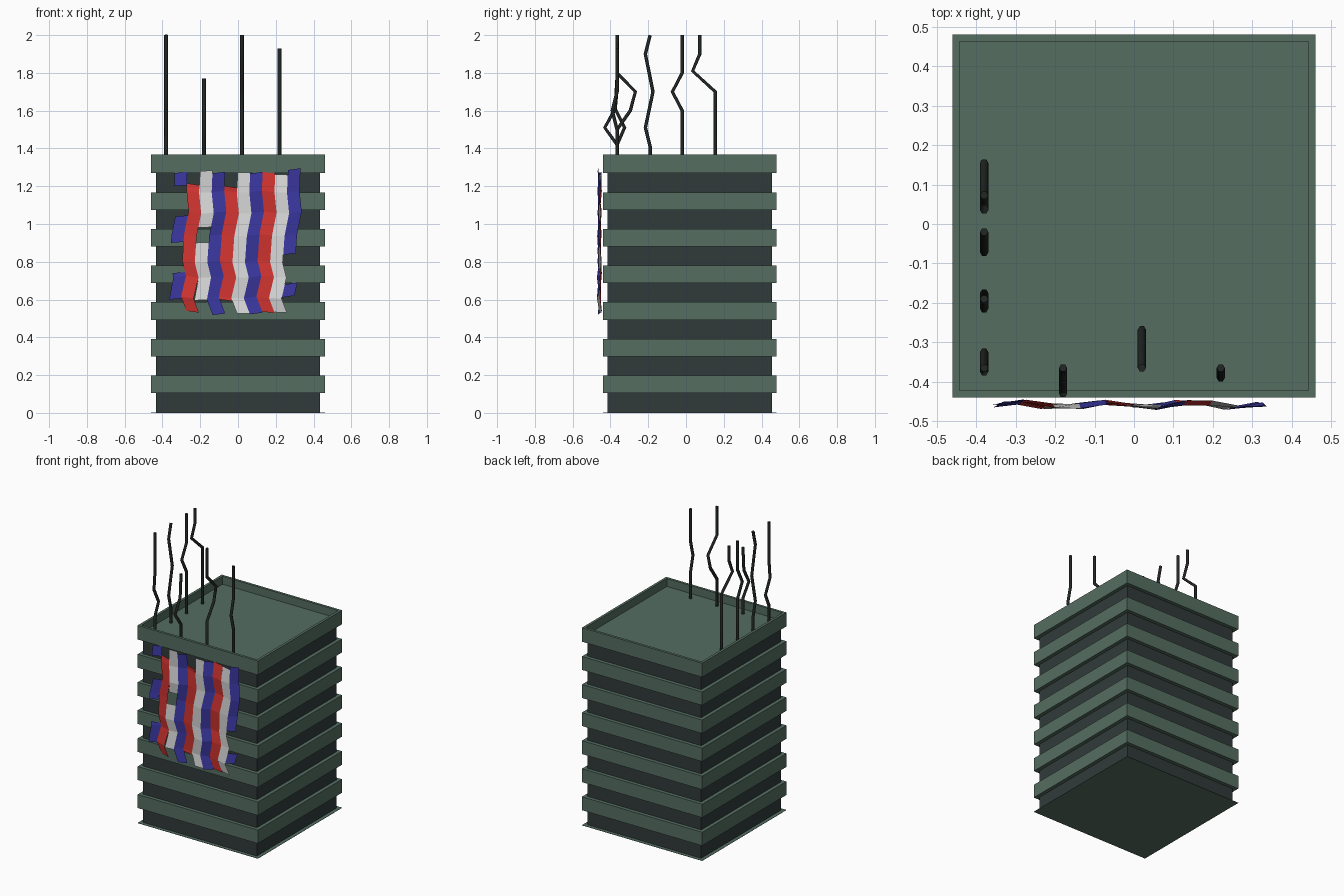
import bpy, bmesh, math

if "Cube" in bpy.data.objects:
    bpy.data.objects.remove(bpy.data.objects["Cube"])


def material(name, rgb):
    m = bpy.data.materials.new(name)
    m.use_nodes = True
    m.diffuse_color = (*rgb, 1)
    m.node_tree.nodes["Principled BSDF"].inputs["Base Color"].default_value = (*rgb, 1)
    return m


GREEN = material("grey green concrete", (0.09, 0.155, 0.12))
GLASS = material("dark glass", (0.03, 0.042, 0.042))
STEEL = material("black steel", (0.015, 0.02, 0.018))
BLUE = material("blue cloth", (0.045, 0.04, 0.37))
RED = material("red cloth", (0.65, 0.035, 0.03))
WHITE = material("white cloth", (0.7, 0.7, 0.7))

CENTRE_Y, HALF, RIM = 0.02, 0.46, 0.025


def finish(name, bm, mats):
    me = bpy.data.meshes.new(name)
    bm.to_mesh(me)
    bm.free()
    for m in mats:
        me.materials.append(m)
    ob = bpy.data.objects.new(name, me)
    bpy.context.collection.objects.link(ob)
    return ob


def block(name, half, z0, z1, mat, well=0):
    """Square block on the tower axis, with an optional sunken top."""
    bm = bmesh.new()
    bmesh.ops.create_cube(bm, size=1)
    for v in bm.verts:
        v.co = (v.co.x * 2 * half, CENTRE_Y + v.co.y * 2 * half, z1 if v.co.z > 0 else z0)
    if well:
        top = max(bm.faces, key=lambda f: f.calc_center_median().z)
        bmesh.ops.inset_region(bm, faces=[top], thickness=RIM)
        hole = bmesh.ops.extrude_discrete_faces(bm, faces=[top])["faces"][0]
        for v in hole.verts:
            v.co.z -= well
    return finish(name, bm, [mat])


# Tower: dark core, thin ground plate and projecting floor bands
block("tower_core", HALF - RIM, 0.001, 1.3, GLASS)
block("ground_plate", HALF, 0, 0.002, GREEN)
for i in range(6):
    z = 0.105 + i * 0.194
    block(f"floor_band_{i + 1}", HALF, z, z + 0.093, GREEN)
block("roof_parapet", HALF, 1.27, 1.367, GREEN, well=0.055)

# Bent roof rods: x, then (y, z) points
RODS = [
    (-0.38, [(-0.365, 1.3), (-0.365, 1.42), (-0.325, 1.51), (-0.375, 1.61), (-0.365, 1.72), (-0.365, 2)]),
    (-0.38, [(-0.19, 1.3), (-0.19, 1.41), (-0.215, 1.51), (-0.175, 1.7), (-0.215, 1.9), (-0.19, 2)]),
    (-0.38, [(-0.02, 1.3), (-0.02, 1.6), (-0.072, 1.7), (-0.02, 1.8), (-0.02, 2)]),
    (-0.38, [(0.155, 1.3), (0.155, 1.7), (0.035, 1.81), (0.073, 1.9), (0.073, 2)]),
    (-0.18, [(-0.365, 1.3), (-0.365, 1.42), (-0.43, 1.51), (-0.375, 1.61), (-0.365, 1.77)]),
    (0.02, [(-0.365, 1.3), (-0.365, 1.5), (-0.295, 1.6), (-0.268, 1.7), (-0.365, 1.8), (-0.365, 2)]),
    (0.22, [(-0.365, 1.3), (-0.365, 1.5), (-0.39, 1.6), (-0.365, 1.7), (-0.365, 1.93)]),
]
for i, (x, pts) in enumerate(RODS):
    cu = bpy.data.curves.new(f"roof_rod_{i + 1}", "CURVE")
    cu.dimensions = "3D"
    cu.bevel_depth, cu.bevel_resolution, cu.use_fill_caps = 0.0105, 1, True
    sp = cu.splines.new("POLY")
    sp.points.add(len(pts) - 1)
    for p, (y, z) in zip(sp.points, pts):
        p.co = (x, y, z, 1)
    cu.materials.append(STEEL)
    bpy.context.collection.objects.link(bpy.data.objects.new(cu.name, cu))

# Banner: crumpled vertical strips, each with its (top, bottom) pieces
STRIPS = [
    (BLUE, [(1.27, 1.2), (1.04, 0.9), (0.74, 0.6)]),
    (RED, [(1.21, 0.535)]),
    (WHITE, [(1.285, 0.985), (0.905, 0.6)]),
    (BLUE, [(1.27, 0.52)]),
    (RED, [(1.195, 0.595)]),
    (WHITE, [(1.275, 0.53)]),
    (BLUE, [(1.27, 0.525)]),
    (RED, [(1.27, 0.53)]),
    (WHITE, [(1.265, 0.535)]),
    (BLUE, [(1.29, 0.84), (0.685, 0.615)]),
]
SWAY = [(1.29, 0.0), (1.17, -0.005), (1.06, 0.006), (0.94, -0.018),
        (0.8, -0.028), (0.72, -0.008), (0.61, -0.034), (0.52, 0.0)]
WIDTH, LEFT = 0.0665, -0.334


def sway(z):
    for (za, a), (zb, b) in zip(SWAY, SWAY[1:]):
        if z >= zb:
            return a + (b - a) * (za - z) / (za - zb)
    return SWAY[-1][1]


def fold(col, z):
    return -0.458 + 0.007 * math.sin(col * 1.9) + 0.007 * math.sin(z * 26 + col * 0.8)


bm = bmesh.new()
cloth = [BLUE, RED, WHITE]
for col, (mat, pieces) in enumerate(STRIPS):
    for top, bottom in pieces:
        rows = [top] + [z for z, _ in SWAY if bottom + 0.01 < z < top - 0.01] + [bottom]
        ring = [[bm.verts.new((LEFT + c * WIDTH + sway(z), fold(c, z), z + 0.006 * math.sin(c * 2)))
                 for c in (col, col + 1)] for z in rows]
        for (a, b), (d, c) in zip(ring, ring[1:]):
            bm.faces.new((a, d, c, b)).material_index = cloth.index(mat)
bmesh.ops.remove_doubles(bm, verts=bm.verts, dist=0.0005)
finish("banner", bm, cloth)
